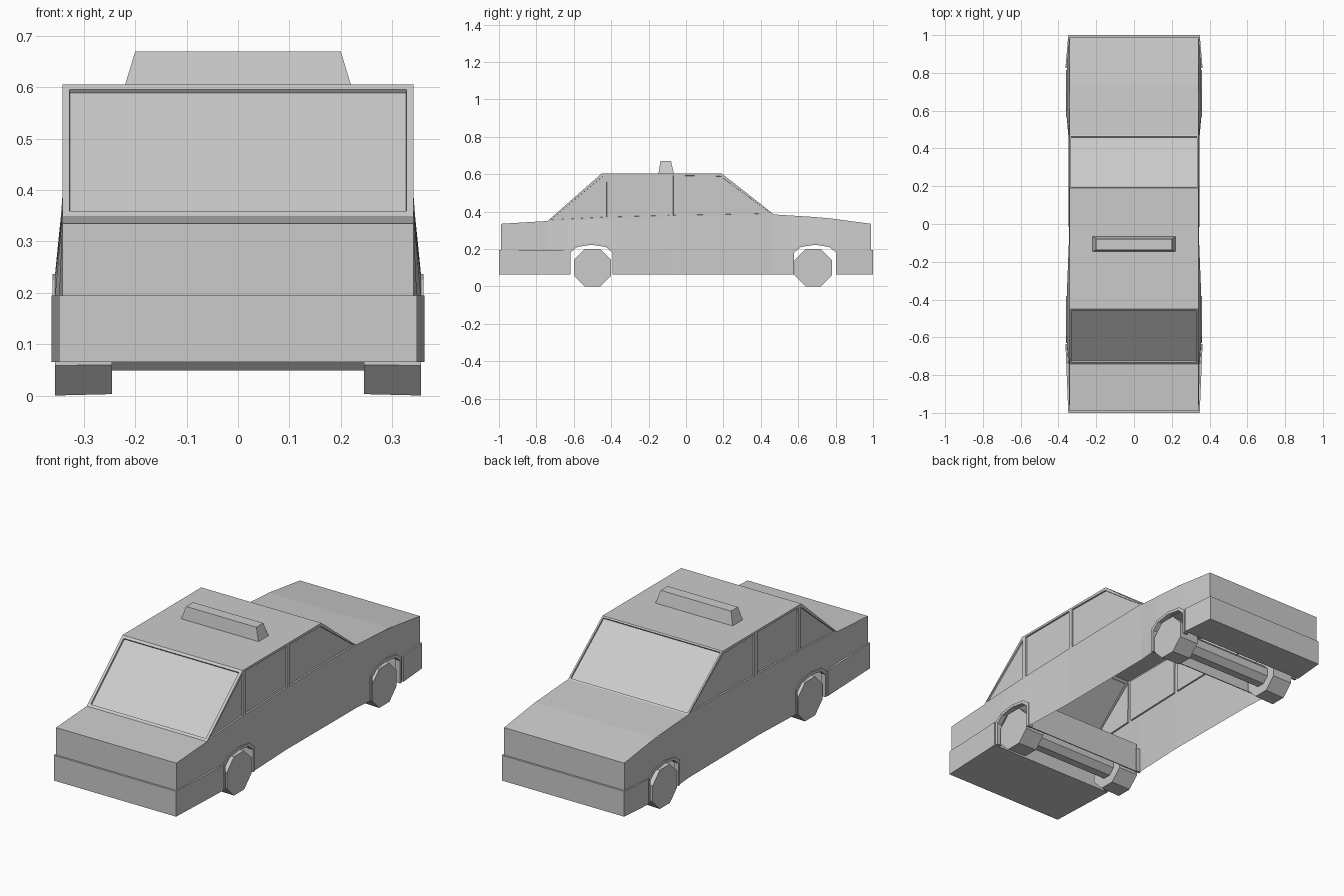
import bpy, bmesh, math
from mathutils import Vector

old = bpy.data.objects.get("Cube")
if old:
    bpy.data.objects.remove(old, do_unlink=True)

grey = bpy.data.materials.new("light grey")
grey.use_nodes = True
grey.diffuse_color = (0.6, 0.6, 0.6, 1)
grey.node_tree.nodes["Principled BSDF"].inputs["Base Color"].default_value = (0.6, 0.6, 0.6, 1)


def finish(bm, name):
    mesh = bpy.data.meshes.new(name)
    bm.to_mesh(mesh)
    bm.free()
    mesh.materials.append(grey)
    obj = bpy.data.objects.new(name, mesh)
    bpy.context.collection.objects.link(obj)
    return obj


def loft(name, *loop_pairs):
    """Closed solids, each joining two matching point loops."""
    bm = bmesh.new()
    for first, second in loop_pairs:
        a = [bm.verts.new(p) for p in first]
        b = [bm.verts.new(p) for p in second]
        bm.faces.new(a)
        bm.faces.new(b[::-1])
        for i in range(len(a)):
            j = (i + 1) % len(a)
            bm.faces.new((a[j], a[i], b[i], b[j]))
    bmesh.ops.recalc_face_normals(bm, faces=bm.faces)
    return finish(bm, name)


def slab(yz, x0, x1):
    return [(x0, y, z) for y, z in yz], [(x1, y, z) for y, z in yz]


def rect_xz(y, half, z0, z1):
    return [(-half, y, z0), (half, y, z0), (half, y, z1), (-half, y, z1)]


def rect_xy(z, half, y0, y1):
    return [(-half, y0, z), (half, y0, z), (half, y1, z), (-half, y1, z)]


# Body outline and wheel positions
HALF, FLOOR, SILL = 0.342, 0.065, 0.195
NOSE, COWL, ROOF_F, ROOF_R, DECK, TAIL = (
    (-0.99, 0.335), (-0.74, 0.35), (-0.45, 0.605), (0.19, 0.605), (0.47, 0.385), (0.99, 0.335))
DECK_MID = (0.74, 0.368)
BELT = [NOSE, COWL, DECK, DECK_MID, TAIL]
FRONT_Y, REAR_Y = -0.505, 0.69
ARCH = [(-0.125, SILL), (-0.085, 0.225), (0, 0.237), (0.085, 0.225), (0.125, SILL)]


def belt_z(y):
    for (y0, z0), (y1, z1) in zip(BELT, BELT[1:]):
        if y <= y1:
            return z0 + (z1 - z0) * (y - y0) / (y1 - y0)
    return TAIL[1]


body = bmesh.new()


def face(points, normal):
    f = body.faces.new([body.verts.new(p) for p in points])
    f.normal_update()
    if f.normal.dot(Vector(normal)) < 0:
        f.normal_flip()
    return f


# Panels running across the car
glass = []
outline = [NOSE, COWL, ROOF_F, ROOF_R, DECK, DECK_MID, TAIL]
for p, q in zip(outline, outline[1:]):
    f = face([(-HALF, *p), (HALF, *p), (HALF, *q), (-HALF, *q)], (0, 0, 1))
    if p == COWL:
        glass.append((f, 0.02))
    elif p == ROOF_R:
        glass.append((f, 0.012))
for end in (NOSE, TAIL):
    face(rect_xz(end[0], HALF, FLOOR, end[1]), (0, end[0], 0))

# Sides: columns between stations, open under each wheel arch
stations = [(NOSE[0], SILL, HALF), (COWL[0], SILL, 0.348)]
for cy in (FRONT_Y, REAR_Y):
    stations += [(cy + dy, z, 0.356) for dy, z in ARCH]
    if cy == FRONT_Y:
        stations += [(-0.1, SILL, 0.345), (DECK[0], SILL, 0.348)]
stations.append((TAIL[0], SILL, HALF))
for s in (-1, 1):
    for (y0, z0, x0), (y1, z1, x1) in zip(stations, stations[1:]):
        face([(s * HALF, y0, belt_z(y0)), (s * HALF, y1, belt_z(y1)),
              (s * x1, y1, z1), (s * x0, y0, z0)], (s, 0, 0))
        middle = (y0 + y1) / 2
        if min(abs(middle - FRONT_Y), abs(middle - REAR_Y)) > 0.125:
            face([(s * x0, y0, z0), (s * x1, y1, z1),
                  (s * x1, y1, FLOOR), (s * x0, y0, FLOOR)], (s, 0, 0))
    # Cabin sides, one panel per window
    a, b = -0.435, -0.08
    top = ROOF_F[1]
    for pane in ([COWL, (a, belt_z(a)), (a, top), ROOF_F],
                 [(a, belt_z(a)), (b, belt_z(b)), (b, top), (a, top)],
                 [(b, belt_z(b)), DECK, ROOF_R, (b, top)]):
        f = face([(s * HALF, y, z) for y, z in pane], (s, 0, 0))
        glass.append((f, 0.016))

bmesh.ops.remove_doubles(body, verts=body.verts, dist=0.0005)
# Recessed glass
for f, rim in glass:
    bmesh.ops.inset_individual(body, faces=[f], thickness=rim, depth=0)
    bmesh.ops.inset_individual(body, faces=[f], thickness=0.001, depth=-0.008)
finish(body, "body")

# Bumpers, tapering towards the ends
loft("front_bumper", (rect_xz(-1, 0.348, FLOOR, SILL), rect_xz(-0.635, 0.363, FLOOR, SILL)))
loft("rear_bumper", (rect_xz(1, 0.348, FLOOR, SILL), rect_xz(0.825, 0.363, FLOOR, SILL)))

# Roof sign
loft("roof_sign", (rect_xy(0.604, 0.22, -0.147, -0.065), rect_xy(0.67, 0.2, -0.137, -0.08)))


def octagon(x, y, r):
    pts = [math.radians(22.5 + 45 * i) for i in range(8)]
    return [(x, y + r * math.cos(t), 0.1 + r * math.sin(t)) for t in pts]


# Wheels, axles, arch trims and inner bulkheads
for name, cy, wheel_y, wall_y in (("front", FRONT_Y, -0.5, -0.385), ("rear", REAR_Y, 0.68, 0.57)):
    loft(name + "_axle", (octagon(-0.25, wheel_y, 0.055), octagon(0.25, wheel_y, 0.055)))
    loft(name + "_bulkhead", slab([(wall_y - 0.005, FLOOR), (wall_y, FLOOR),
                                   (wall_y, 0.22), (wall_y - 0.005, 0.22)], -0.34, 0.34))
    path = [(-0.125, FLOOR)] + ARCH + [(0.125, FLOOR)]
    outer = [(cy + dy, z) for dy, z in path]
    inner = [(cy + dy * 0.9, z - (0.014 if z > FLOOR else 0)) for dy, z in path]
    for side, s in (("right", -1), ("left", 1)):
        loft(f"{name}_{side}_wheel",
             (octagon(s * 0.245, wheel_y, 0.105), octagon(s * 0.356, wheel_y, 0.108)))
        loft(f"{name}_{side}_arch_trim", *[
            slab([outer[i], outer[i + 1], inner[i + 1], inner[i]], s * 0.335, s * 0.361)
            for i in range(len(path) - 1)])
